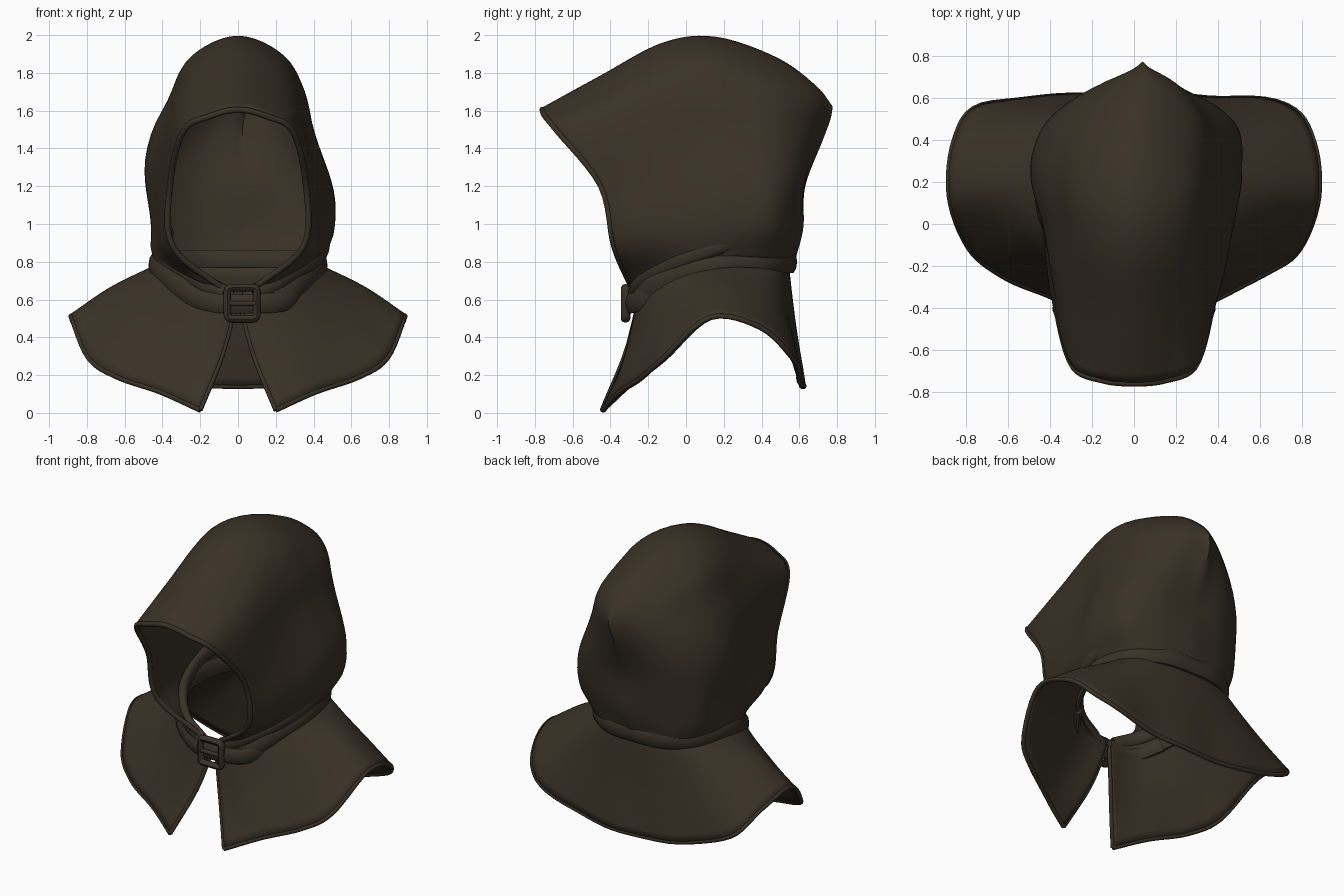
import bpy, bmesh, math
from mathutils import Vector

if "Cube" in bpy.data.objects:
    bpy.data.objects.remove(bpy.data.objects["Cube"])

cloth = bpy.data.materials.new("dark_brown_cloth")
cloth.diffuse_color = (0.042, 0.031, 0.020, 1)
cloth.use_nodes = True
cloth.node_tree.nodes["Principled BSDF"].inputs["Base Color"].default_value = cloth.diffuse_color


def clamp(t):
    return min(max(t, 0), 1)


def spline(pts, n):
    """Catmull-Rom through pts, n samples per span."""
    p = [Vector(q) for q in pts]
    m = len(p)
    get = lambda i: p[i] if 0 <= i < m else (p[0] * 2 - p[1] if i < 0 else p[-1] * 2 - p[-2])
    out = []
    for i in range(m - 1):
        a, b, c, d = (get(i + k) for k in (-1, 0, 1, 2))
        for s in range(n):
            t = s / n
            out.append(0.5 * (2 * b + (c - a) * t + (2 * a - 5 * b + 4 * c - d) * t * t
                              + (3 * b - a - 3 * c + d) * t ** 3))
    out.append(p[-1].copy())
    return out


def mirrored(half):
    """Right half ending on x = 0 -> full path."""
    return list(half) + [(-x, y, z) for x, y, z in reversed(half[:-1])]


def finish(name, bm, angle=50):
    bmesh.ops.remove_doubles(bm, verts=bm.verts, dist=0.0005)
    bmesh.ops.recalc_face_normals(bm, faces=bm.faces)
    me = bpy.data.meshes.new(name)
    bm.to_mesh(me)
    bm.free()
    me.materials.append(cloth)
    ob = bpy.data.objects.new(name, me)
    bpy.context.collection.objects.link(ob)
    bpy.ops.object.select_all(action='DESELECT')
    ob.select_set(True)
    bpy.context.view_layer.objects.active = ob
    bpy.ops.object.shade_smooth_by_angle(angle=math.radians(angle))
    return ob


def patch(name, rows, n, warp, thick):
    """Smooth cloth sheet through rows of control points; returns its grid."""
    rows = [spline(r, n) for r in rows]
    grid = list(zip(*[spline(col, n) for col in zip(*rows)]))
    grid = [[warp(v) for v in r] for r in grid]
    bm = bmesh.new()
    vs = [[bm.verts.new(v) for v in r] for r in grid]
    for r, q in zip(vs, vs[1:]):
        for i in range(len(r) - 1):
            bm.faces.new((r[i], r[i + 1], q[i + 1], q[i]))
    ob = finish(name, bm)
    mod = ob.modifiers.new("thickness", 'SOLIDIFY')
    mod.thickness, mod.offset = thick, 0
    return grid


def sweep(name, path, a, b, up=(0, 0, 1), closed=False, sides=10):
    """Elliptic strip along a path: a across, b along 'up'."""
    bm = bmesh.new()
    rings, m = [], len(path)
    for i, p in enumerate(path):
        nxt = path[(i + 1) % m] if closed else path[min(i + 1, m - 1)]
        t = (nxt - path[i - 1 if closed else max(i - 1, 0)]).normalized()
        s = t.cross(Vector(up)).normalized()
        u = s.cross(t)
        rings.append([bm.verts.new(p + s * a * math.cos(k * math.tau / sides)
                                   + u * b * math.sin(k * math.tau / sides)) for k in range(sides)])
    for i in range(m if closed else m - 1):
        r, q = rings[i], rings[(i + 1) % m]
        for k in range(sides):
            j = (k + 1) % sides
            bm.faces.new((r[k], r[j], q[j], q[k]))
    if not closed:
        bm.faces.new(rings[0])
        bm.faces.new(rings[-1])
    return finish(name, bm)


def hood_warp(v):
    # uneven sag of the cloth, and the rear seam pulled to the right
    w = clamp((v.y + 0.4) / 0.5) * clamp((1.75 - v.z) / 0.2) * clamp((v.z - 0.75) / 0.2)
    dx = -0.026 * math.sin((v.z - 1.23) * 7) * w
    dx += 0.05 * clamp((v.y - 0.3) / 0.4) * clamp((v.z - 0.9) / 0.3)
    return Vector((v.x + dx, v.y, v.z))


def mantle_warp(v):
    return v + Vector((0, 0.006 * clamp((0.65 - v.z) / 0.4) * math.sin(13 * v.x), 0))


# Hood: arches from the face opening back to the rear seam (crown to neck)
arches = [
    [(0, -.76, 1.605), (.15, -.745, 1.57), (.29, -.68, 1.49), (.36, -.45, 1.20), (.345, -.38, .88), (.07, -.28, .65)],
    [(0, -.45, 1.775), (.18, -.44, 1.71), (.32, -.40, 1.56), (.385, -.26, 1.22), (.40, -.24, .90), (.22, -.25, .70)],
    [(0, -.12, 1.95), (.22, -.11, 1.85), (.335, -.08, 1.64), (.425, 0, 1.25), (.445, 0, .94), (.41, 0, .78)],
    [(0, .16, 1.98), (.24, .17, 1.875), (.36, .21, 1.65), (.475, .24, 1.28), (.475, .25, .98), (.44, .25, .82)],
    [(0, .48, 1.87), (.19, .48, 1.78), (.31, .48, 1.62), (.43, .47, 1.28), (.44, .46, .99), (.37, .44, .81)],
    [(0, .68, 1.725), (.09, .68, 1.68), (.17, .66, 1.56), (.25, .61, 1.27), (.25, .57, .99), (.22, .54, .81)],
    [(0, .765, 1.62), (0, .755, 1.56), (0, .715, 1.45), (0, .62, 1.20), (0, .61, .98), (0, .57, .82)],
]
hood = patch("hood", [mirrored(r[::-1]) for r in arches], 6, hood_warp, 0.022)
sweep("hood_opening_hem", hood[0], 0.016, 0.016, up=(0, 1, 1))

# Rolled folds where the hood gathers above the collar, one per side
fold = [(.08, -.28, .63), (.24, -.23, .71), (.39, -.06, .80), (.45, .13, .87), (.445, .28, .92), (.39, .40, .96)]
for side, sx in (("right", 1), ("left", -0.95)):
    sweep("hood_fold_" + side, spline([(sx * x, y, z) for x, y, z in fold], 6), 0.032, 0.05)

# Shoulder mantle: neck, middle and hem, from the front split to the back
mantle = [
    [(.01, -.25, .58), (.15, -.24, .61), (.30, -.17, .67), (.41, 0, .74), (.44, .2, .77),
     (.40, .38, .77), (.30, .48, .77), (.15, .525, .77), (0, .535, .77)],
    [(.085, -.32, .30), (.25, -.29, .37), (.45, -.18, .46), (.60, -.03, .56), (.67, .17, .655),
     (.62, .39, .62), (.50, .51, .54), (.25, .56, .46), (0, .575, .43)],
    [(.20, -.44, .015), (.41, -.345, .11), (.64, -.235, .19), (.79, -.115, .29), (.88, .13, .505),
     (.855, .40, .45), (.73, .565, .29), (.36, .605, .17), (0, .62, .14)],
]
cape = patch("shoulder_mantle", [mirrored(r) for r in mantle], 6, mantle_warp, 0.022)
sweep("mantle_hem", cape[-1], 0.014, 0.014)
for side, col in (("right", 0), ("left", -1)):
    sweep("mantle_front_edge_" + side, [r[col] for r in cape], 0.013, 0.013, up=(1, 0, 0))

# Collar band round the neck
band = [(.03, -.27, .585), (.2, -.25, .61), (.33, -.16, .68), (.43, .04, .755),
        (.44, .23, .79), (.37, .43, .80), (.2, .54, .80), (0, .56, .80)]
sweep("collar_band", spline(mirrored(band), 6), 0.028, 0.062)

# Buckled strap across the throat, ends tucked under the folds
strap = [(-.33, -.13, .665), (-.22, -.245, .61), (-.08, -.295, .58), (.12, -.295, .58),
         (.25, -.245, .595), (.35, -.12, .66)]
sweep("throat_strap", spline(strap, 6), 0.025, 0.055)

# Square buckle frame and its prong
frame = []
for cx, cz, a0 in ((1, 1, 0), (-1, 1, 90), (-1, -1, 180), (1, -1, 270)):
    for k in range(4):
        a = math.radians(a0 + 30 * k)
        frame.append(Vector((.022 + .058 * cx + .02 * math.cos(a), -.32,
                             .58 + .063 * cz + .02 * math.sin(a))))
sweep("buckle_frame", frame, 0.02, 0.025, up=(0, 1, 0), closed=True, sides=8)
sweep("buckle_prong", [Vector((x, -.33, .58)) for x in (-.06, .02, .10)], 0.012, 0.014)
